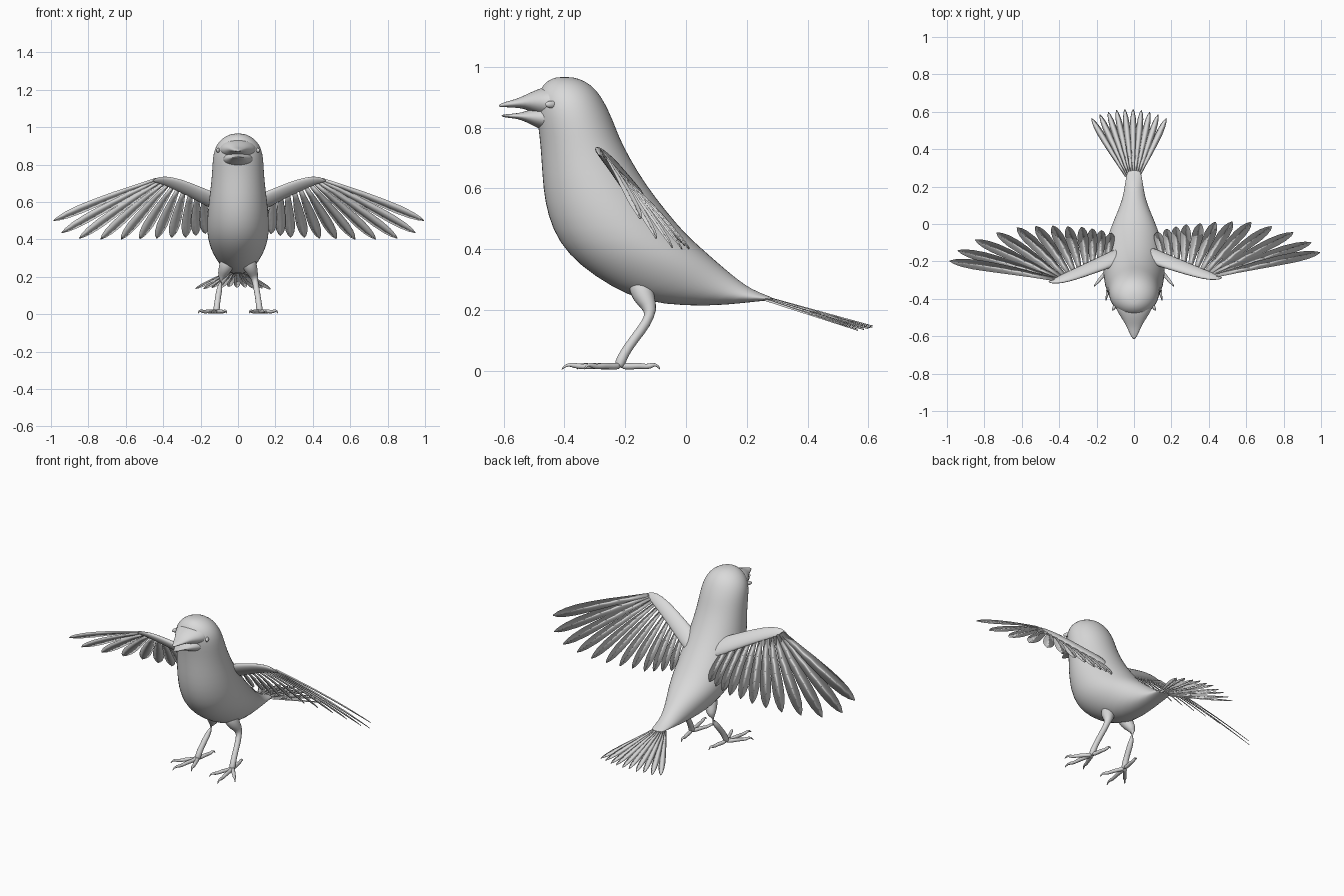
import bpy, bmesh, math
from mathutils import Vector, Matrix

cube = bpy.data.objects.get("Cube")
if cube:
    bpy.data.objects.remove(cube, do_unlink=True)

GREY = (0.7, 0.7, 0.7, 1)
grey = bpy.data.materials.new("plain_grey")
grey.use_nodes = True
grey.diffuse_color = GREY
grey.node_tree.nodes["Principled BSDF"].inputs["Base Color"].default_value = GREY


def loft(bm, rings, sides):
    """Skin a row of elliptical rings, each (centre, half axis u, half axis v)."""
    loops = []
    for c, u, v in rings:
        angles = [2 * math.pi * k / sides for k in range(sides)]
        loops.append([bm.verts.new(c + u * math.cos(a) + v * math.sin(a)) for a in angles])
    for a, b in zip(loops, loops[1:]):
        for k in range(sides):
            j = (k + 1) % sides
            bm.faces.new((a[k], a[j], b[j], b[k]))
    bm.faces.new(loops[0])
    bm.faces.new(loops[-1])


def tube(bm, points, radii, sides=10):
    """Round tube along a path, with a radius at each point."""
    pts = [Vector(p) for p in points]
    rings = []
    for i, p in enumerate(pts):
        along = (pts[min(i + 1, len(pts) - 1)] - pts[max(i - 1, 0)]).normalized()
        side = along.cross(Vector((0.3, 0.1, 1))).normalized()
        rings.append((p, side * radii[i], along.cross(side) * radii[i]))
    loft(bm, rings, sides)


def feather(bm, base, tip, half_width, ridge, bow=0.0, twist=0.0):
    """Thin three-sided blade: a shaft ridge on one face, the other face flat."""
    along = (tip - base).normalized()
    side = along.cross(ridge).normalized()
    up = side.cross(along)
    turn = Matrix.Rotation(twist, 3, along)
    shape = ((0, .35), (.2, .55), (.4, .8), (.6, .97), (.75, 1), (.87, .82), (.95, .5), (1, .08))
    rings = []
    for t, w in shape:
        c = base.lerp(tip, t) + up * bow * math.sin(math.pi * t)
        rings.append((c, turn @ up * .005 * (1.1 - .8 * t), turn @ side * half_width * w * 1.15))
    loft(bm, rings, 3)


def finish(name, bm, subdiv=0, turn=0.0):
    bmesh.ops.recalc_face_normals(bm, faces=bm.faces)
    bm.transform(Matrix.Rotation(turn, 4, 'Z'))
    mesh = bpy.data.meshes.new(name)
    bm.to_mesh(mesh)
    bm.free()
    mesh.materials.append(grey)
    mesh.shade_smooth()
    obj = bpy.data.objects.new(name, mesh)
    bpy.context.collection.objects.link(obj)
    if subdiv:
        smooth = obj.modifiers.new("Smooth", 'SUBSURF')
        smooth.levels = smooth.render_levels = subdiv


# Body and head: breast point (y, z), back point (y, z), half width
sections = [
    (-.425, .967, -.375, .967, .022), (-.457, .955, -.33, .954, .066),
    (-.483, .925, -.292, .922, .104), (-.495, .885, -.266, .88, .127),
    (-.492, .83, -.242, .83, .136), (-.483, .775, -.22, .77, .139),
    (-.477, .70, -.185, .70, .144), (-.472, .60, -.13, .61, .157),
    (-.457, .51, -.06, .52, .166), (-.42, .42, 0, .45, .167),
    (-.35, .345, .05, .405, .156), (-.25, .277, .095, .365, .132),
    (-.14, .226, .135, .33, .102), (0, .212, .175, .297, .073),
    (.13, .215, .215, .268, .053), (.25, .23, .27, .246, .042),
    (.285, .231, .29, .238, .032)]
bm = bmesh.new()
rings = []
for fy, fz, by, bz, w in sections:
    front, back = Vector((0, fy, fz)), Vector((0, by, bz))
    rings.append(((front + back) / 2, Vector((w, 0, 0)), (front - back) / 2))
loft(bm, rings, 24)
finish("body", bm, 1)

# Beak halves flaring back into the face: y, centre z, half width, half height
beaks = {
    "upper_beak": [(-.40, .88, .118, .066), (-.46, .882, .096, .055), (-.50, .884, .07, .038),
                   (-.53, .884, .05, .023), (-.56, .879, .035, .014),
                   (-.595, .876, .019, .009), (-.617, .871, .005, .004)],
    "lower_beak": [(-.40, .83, .11, .06), (-.475, .831, .077, .041), (-.515, .835, .053, .023),
                   (-.54, .837, .039, .013), (-.565, .838, .028, .008),
                   (-.59, .838, .016, .006), (-.608, .839, .005, .003)]}
for name, rows in beaks.items():
    bm = bmesh.new()
    loft(bm, [(Vector((0, y, z)), Vector((w, 0, 0)), Vector((0, 0, h))) for y, z, w, h in rows], 16)
    finish(name, bm, 1)

# Wing layout for the left side, outermost feather first
wing_tips = [(.99, -.175, .50), (.945, -.12, .435), (.85, -.065, .405), (.735, -.03, .40),
             (.625, -.005, .40), (.525, 0, .402), (.435, 0, .405), (.355, -.005, .41),
             (.28, -.01, .41), (.225, -.02, .42), (.175, -.03, .43), (.125, -.045, .44)]
wrist, shoulder = Vector((.44, -.292, .715)), Vector((.15, -.2, .62))
arm = [(.05, -.155, .565, .07), (.16, -.2, .617, .058), (.27, -.242, .67, .05),
       (.36, -.275, .704, .04), (.425, -.294, .72, .025), (.465, -.299, .712, .006)]
wing_normal = Vector((0, .75, .66))
wing_down = Vector((0, .66, -.75))
WING_TURN = math.radians(1.3)

for s, side in ((1, "left"), (-1, "right")):
    flip = Vector((s, 1, 1))

    # Eye: low lid swelling on the side of the head
    bm = bmesh.new()
    bmesh.ops.create_uvsphere(bm, u_segments=16, v_segments=10, radius=1)
    bm.transform(Matrix.Translation((s * .104, -.442, .876)) @ Matrix.Rotation(s * .5, 4, 'Z')
                 @ Matrix.Diagonal((.009, .024, .012, 1)))
    finish(side + "_eyelid", bm)

    # Wing arm
    bm = bmesh.new()
    rings = []
    for x, y, z, w in arm:
        rings.append((Vector((s * x, y, z)), wing_down * w, wing_normal * w * .4))
    loft(bm, rings, 14)
    finish(side + "_wing_arm", bm, 1, WING_TURN)

    # Flight feathers fanning from the wrist and along the arm, shafts below
    bm = bmesh.new()
    last = len(wing_tips) - 1
    for i, tip in enumerate(wing_tips):
        t = i / last
        base = wrist.lerp(shoulder, t ** 1.5) + wing_normal * (.008 - .0016 * i)
        feather(bm, base * flip, Vector(tip) * flip, .035 - .008 * t, -wing_normal,
                bow=-.008, twist=s * .16)
    finish(side + "_wing_feathers", bm, 0, WING_TURN)

    # Leg, its thigh sunk in the belly
    bm = bmesh.new()
    leg = [(.045, -.155, .31), (.06, -.147, .265), (.076, -.132, .228), (.088, -.114, .198),
           (.095, -.128, .158), (.105, -.172, .102), (.112, -.205, .055), (.115, -.218, .022),
           (.115, -.222, .01)]
    tube(bm, [Vector(p) * flip for p in leg],
         (.04, .044, .033, .023, .018, .016, .017, .019, .012))
    finish(side + "_leg", bm, 1)

    # Toes, each ending in a hooked claw
    bm = bmesh.new()
    root = Vector((.115, -.215, .02))
    for x, y in ((.215, -.335), (.15, -.41), (.06, -.36), (.092, -.085)):
        tip = Vector((x, y, .02))
        path, radii = [], []
        for t, lift, r in ((0, 0, .014), (.25, -.003, .011), (.45, .001, .012), (.65, -.004, .009),
                           (.78, .001, .010), (.86, .004, .006), (.94, 0, .005), (1, -.013, .0015)):
            path.append((root.lerp(tip, t) + Vector((0, 0, lift - .004))) * flip)
            radii.append(r)
        tube(bm, path, radii, 8)
    finish(side + "_toes", bm, 1)

# Tail fan, swung slightly to the right, shafts on top
bm = bmesh.new()
count = 10
for i in range(count):
    f = 2 * i / (count - 1) - 1
    drop = .012 * abs(f) + .004 * (i % 2)
    base = Vector((-.008 + .034 * f, .255, .242 - drop * .5))
    tip = Vector((-.027 + .2 * f, .615 - .05 * f * f, .148 - drop))
    feather(bm, base, tip, .018, Vector((0, .28, .96)))
finish("tail_feathers", bm)
